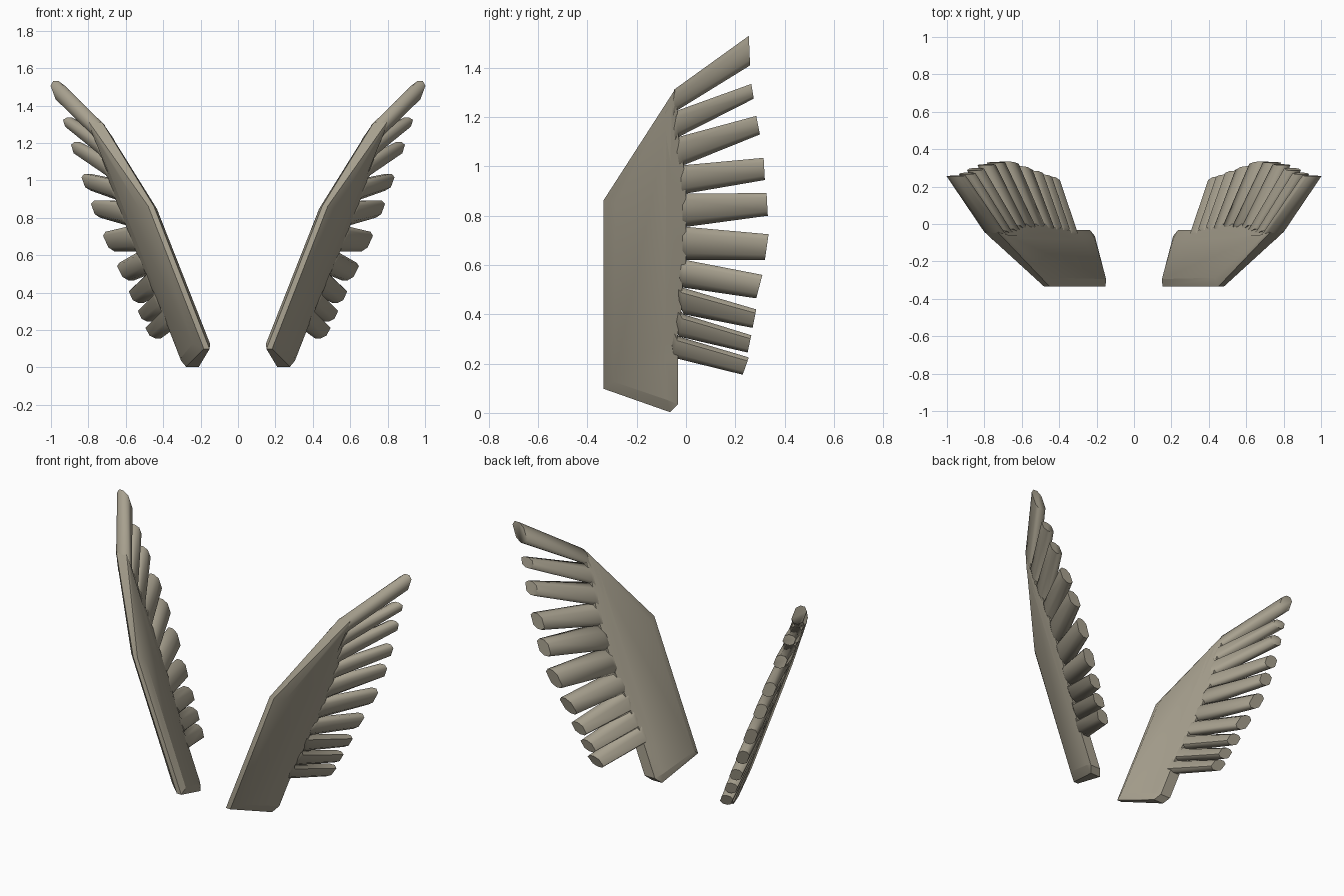
import bpy, bmesh
from mathutils import Vector

if "Cube" in bpy.data.objects:
    bpy.data.objects.remove(bpy.data.objects["Cube"])

mat = bpy.data.materials.new("warm_grey_stone")
mat.diffuse_color = (0.39, 0.355, 0.275, 1)
mat.use_nodes = True
mat.node_tree.nodes["Principled BSDF"].inputs["Base Color"].default_value = mat.diffuse_color


def to_wing(t, y, z):
    # wing plane: leans outward going up and going back; t is offset across thickness
    return Vector((t + 0.17 + 0.39 * (z - 0.10) + 0.42 * (y + 0.33), y, z))


def finish(bm, name, angle):
    for v in bm.verts:
        v.co = to_wing(*v.co)
    bmesh.ops.recalc_face_normals(bm, faces=bm.faces)
    me = bpy.data.meshes.new(name)
    bm.to_mesh(me)
    bm.free()
    me.materials.append(mat)
    ob = bpy.data.objects.new(name, me)
    bpy.context.collection.objects.link(ob)
    # second wing across x = 0
    ob.modifiers.new("mirror", 'MIRROR').use_mirror_merge = False
    bpy.ops.object.select_all(action='DESELECT')
    ob.select_set(True)
    bpy.context.view_layer.objects.active = ob
    bpy.ops.object.shade_smooth_by_angle(angle=angle)
    return ob


# wing blade: outline (y, z) with thin leading rim and thicker inset middle
outline = [(-.335, .098), (-.065, .003), (-.033, .035), (-.033, .215), (-.035, .31),
           (-.02, .40), (-.015, .51), (0, .62), (0, .755), (0, .89), (-.01, 1.005),
           (-.03, 1.12), (-.035, 1.225), (-.045, 1.312), (-.335, .862)]
bm = bmesh.new()


def rim(y):
    return 0.015 + 0.02 * min(1, (y + .335) / .28)


sides = [[bm.verts.new((s * rim(y), y, z)) for y, z in outline] for s in (-1, 1)]
caps = [bm.faces.new(ring) for ring in sides]
n = len(outline)
for i in range(n):
    j = (i + 1) % n
    bm.faces.new((sides[0][i], sides[0][j], sides[1][j], sides[1][i]))
bmesh.ops.recalc_face_normals(bm, faces=bm.faces)
for cap, s in zip(caps, (-1, 1)):
    bmesh.ops.inset_region(bm, faces=[cap], thickness=0.05)
    for v in cap.verts:
        v.co.x = s * 0.046
finish(bm, "wing_blade", 0.6)

# feathers: root top, root bottom, tip top, tip bottom, each (y, z)
valleys = [(-.048, 1.312), (-.04, 1.225), (-.03, 1.12), (-.01, 1.005), (0, .89),
           (0, .755), (0, .62), (-.02, .51), (-.01, .40), (-.03, .31), (-.055, .225)]
tips = [((.255, 1.53), (.26, 1.41)), ((.265, 1.335), (.275, 1.275)),
        ((.285, 1.205), (.30, 1.13)), ((.315, 1.035), (.32, .945)),
        ((.327, .892), (.332, .80)), ((.335, .725), (.32, .62)),
        ((.31, .56), (.285, .465)), ((.285, .42), (.27, .345)),
        ((.265, .315), (.25, .245)), ((.255, .225), (.23, .155))]
section = [(1, .4), (.6, 1), (-.6, 1), (-1, .4), (-1, -.4), (-.6, -1), (.6, -1), (1, -.4)]
centre = Vector((-.17, .7))

for k, (tt, tb) in enumerate(tips):
    rt, rb = Vector(valleys[k]), Vector(valleys[k + 1])
    tt, tb = Vector(tt), Vector(tb)
    mid = (rt + rb) / 2
    deep = mid.lerp(centre, 0.17)
    half = (rt - rb) * 0.25
    stations = [(deep + half, deep - half, .034), (rt, rb, .043), (tt, tb, .038)]
    bm = bmesh.new()
    rings = []
    for top, bot, h in stations:
        c, w = (top + bot) / 2, (top - bot) / 2
        rings.append([bm.verts.new((b * h, *(c + w * a))) for a, b in section])
    for r0, r1 in zip(rings, rings[1:]):
        for i in range(8):
            j = (i + 1) % 8
            bm.faces.new((r0[i], r0[j], r1[j], r1[i]))
    bm.faces.new(rings[0])
    bm.faces.new(rings[-1])
    finish(bm, f"feather_{k + 1}", 1.1)
